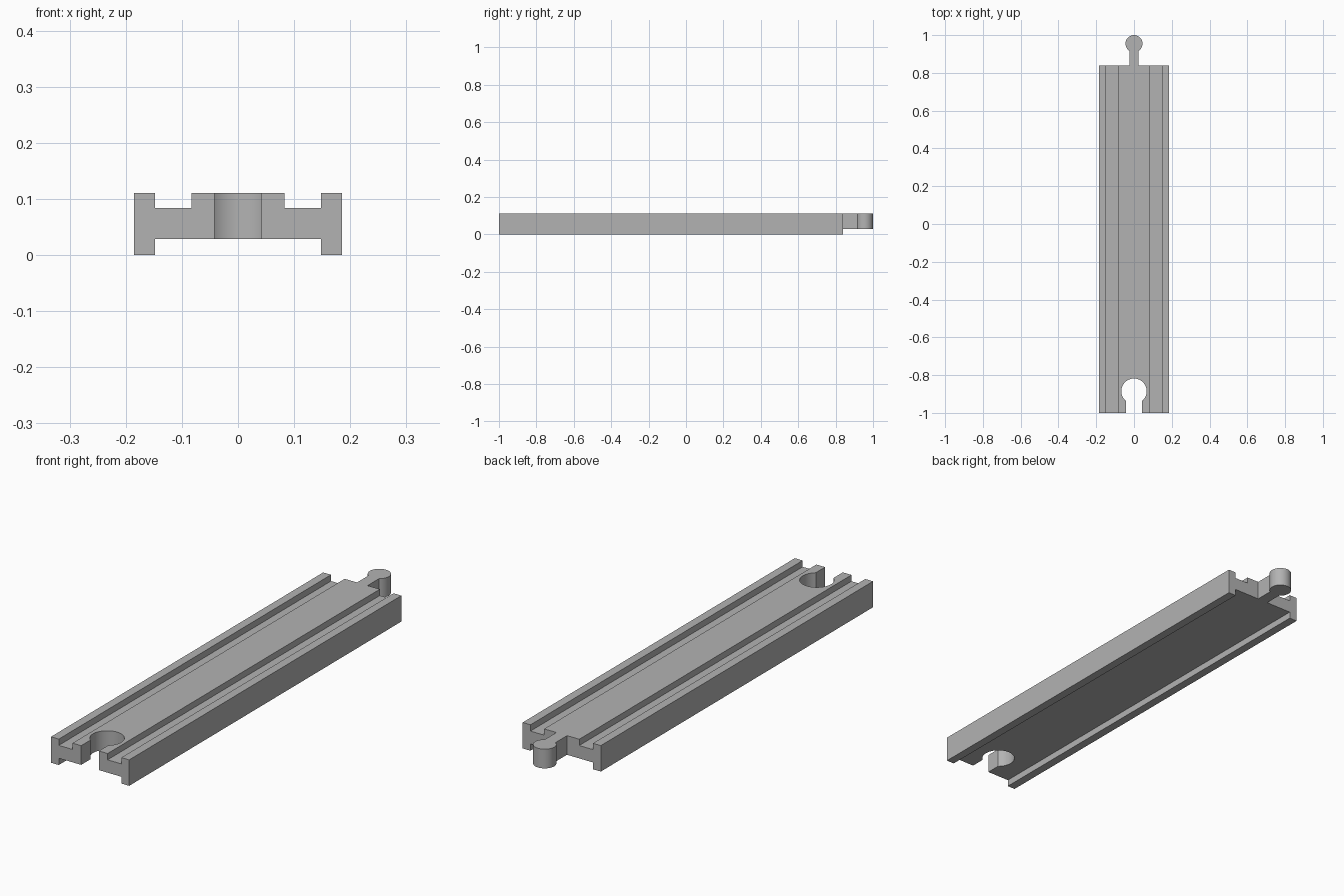
import bpy, bmesh, math
from mathutils import Vector

cube = bpy.data.objects.get("Cube")
if cube:
    bpy.data.objects.remove(cube, do_unlink=True)

grey = bpy.data.materials.new("plain grey")
grey.use_nodes = True
colour = (0.45, 0.45, 0.45, 1)
grey.diffuse_color = colour
grey.node_tree.nodes["Principled BSDF"].inputs["Base Color"].default_value = colour

TOP, FLOOR = 0.111, 0.029
END = 0.84


def prism(name, points, direction):
    """Extrude a closed outline along a direction."""
    bm = bmesh.new()
    face = bm.faces.new([bm.verts.new(p) for p in points])
    result = bmesh.ops.extrude_face_region(bm, geom=[face])
    verts = [v for v in result["geom"] if isinstance(v, bmesh.types.BMVert)]
    bmesh.ops.translate(bm, verts=verts, vec=Vector(direction))
    bmesh.ops.recalc_face_normals(bm, faces=bm.faces)
    mesh = bpy.data.meshes.new(name)
    bm.to_mesh(mesh)
    bm.free()
    mesh.materials.append(grey)
    obj = bpy.data.objects.new(name, mesh)
    bpy.context.collection.objects.link(obj)
    return obj


def keyhole(start, centre, radius, neck, z, steps=48):
    """Straight neck leading in +y to a round head."""
    a = math.asin(neck / radius)
    points = [(-neck, start, z), (neck, start, z)]
    for i in range(steps + 1):
        t = -math.pi / 2 + a + (2 * math.pi - 2 * a) * i / steps
        points.append((radius * math.cos(t), centre + radius * math.sin(t), z))
    return points


def select_only(obj):
    bpy.ops.object.select_all(action='DESELECT')
    obj.select_set(True)
    bpy.context.view_layer.objects.active = obj


# Track bed: mirrored cross-section with two wheel grooves and a hollow underside
half = [(0.148, FLOOR), (0.148, 0), (0.185, 0), (0.185, TOP),
        (0.148, TOP), (0.148, 0.084), (0.083, 0.084), (0.083, TOP)]
section = half + [(-x, z) for x, z in reversed(half)]
bed = prism("track_bed", [(x, -1, z) for x, z in section], (0, 1 + END, 0))

# Keyhole socket cut through the front end
cutter = prism("socket_cutter", keyhole(-1.1, -0.885, 0.067, 0.042, -0.1), (0, 0, 0.4))
cutter.hide_render = True
cut = bed.modifiers.new("socket", 'BOOLEAN')
cut.operation = 'DIFFERENCE'
cut.solver = 'EXACT'
cut.object = cutter
select_only(bed)
bpy.ops.object.modifier_apply(modifier=cut.name)
bpy.data.objects.remove(cutter, do_unlink=True)

# Connector peg at the back end
peg = prism("connector_peg", keyhole(END, 0.955, 0.045, 0.025, FLOOR), (0, 0, TOP - FLOOR))

for part in (bed, peg):
    select_only(part)
    bpy.ops.object.shade_smooth_by_angle(angle=math.radians(30))
